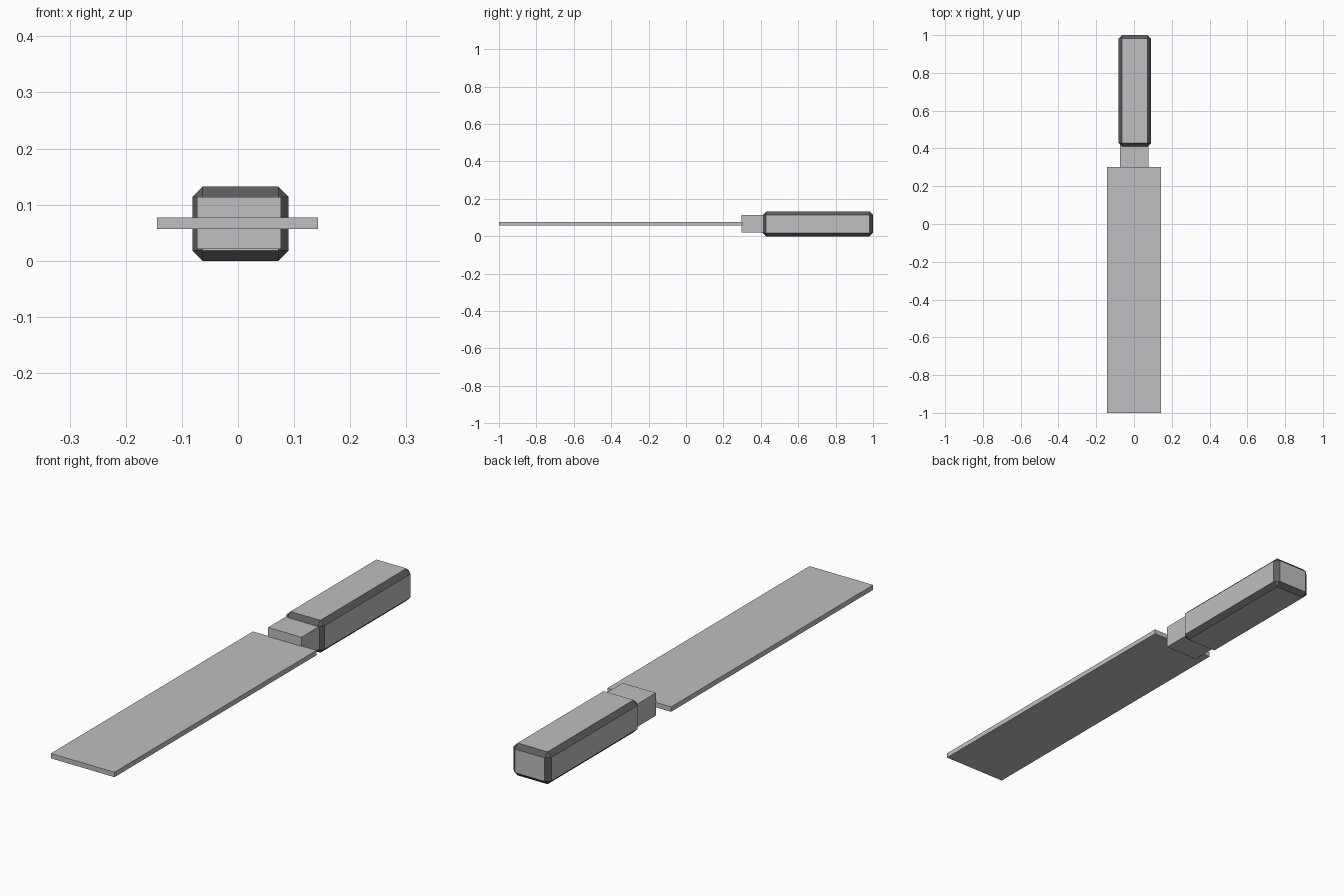
import bpy
import bmesh
from mathutils import Vector

cube = bpy.data.objects.get("Cube")
if cube:
    bpy.data.objects.remove(cube, do_unlink=True)


def make_material(name, color):
    mat = bpy.data.materials.new(name)
    mat.use_nodes = True
    mat.diffuse_color = color
    mat.node_tree.nodes["Principled BSDF"].inputs["Base Color"].default_value = color
    return mat


light_grey = make_material("light_grey", (0.52, 0.52, 0.54, 1))
dark_grey = make_material("dark_grey", (0.11, 0.11, 0.115, 1))


def make_box(name, low, high, bevel=0):
    """Box between two corners; chamfered edges take the dark material."""
    low, high = Vector(low), Vector(high)
    bm = bmesh.new()
    bmesh.ops.create_cube(bm, size=1)
    bmesh.ops.scale(bm, vec=high - low, verts=bm.verts)
    if bevel:
        bmesh.ops.bevel(bm, geom=bm.edges[:], offset=bevel, segments=1,
                        affect='EDGES', clamp_overlap=True)
    bm.normal_update()
    for face in bm.faces:
        # Any face not square to an axis is a chamfer
        face.material_index = int(max(abs(c) for c in face.normal) < 0.95)
    mesh = bpy.data.meshes.new(name)
    bm.to_mesh(mesh)
    bm.free()
    mesh.materials.append(light_grey)
    if bevel:
        mesh.materials.append(dark_grey)
    obj = bpy.data.objects.new(name, mesh)
    obj.location = (low + high) / 2
    bpy.context.collection.objects.link(obj)
    return obj


# Flat blade, square neck and chamfered grip
make_box("blade", (-0.144, -1, 0.057), (0.143, 0.302, 0.077))
make_box("neck", (-0.073, 0.298, 0.021), (0.077, 0.43, 0.114))
make_box("handle", (-0.081, 0.41, 0), (0.09, 1, 0.132), bevel=0.018)
